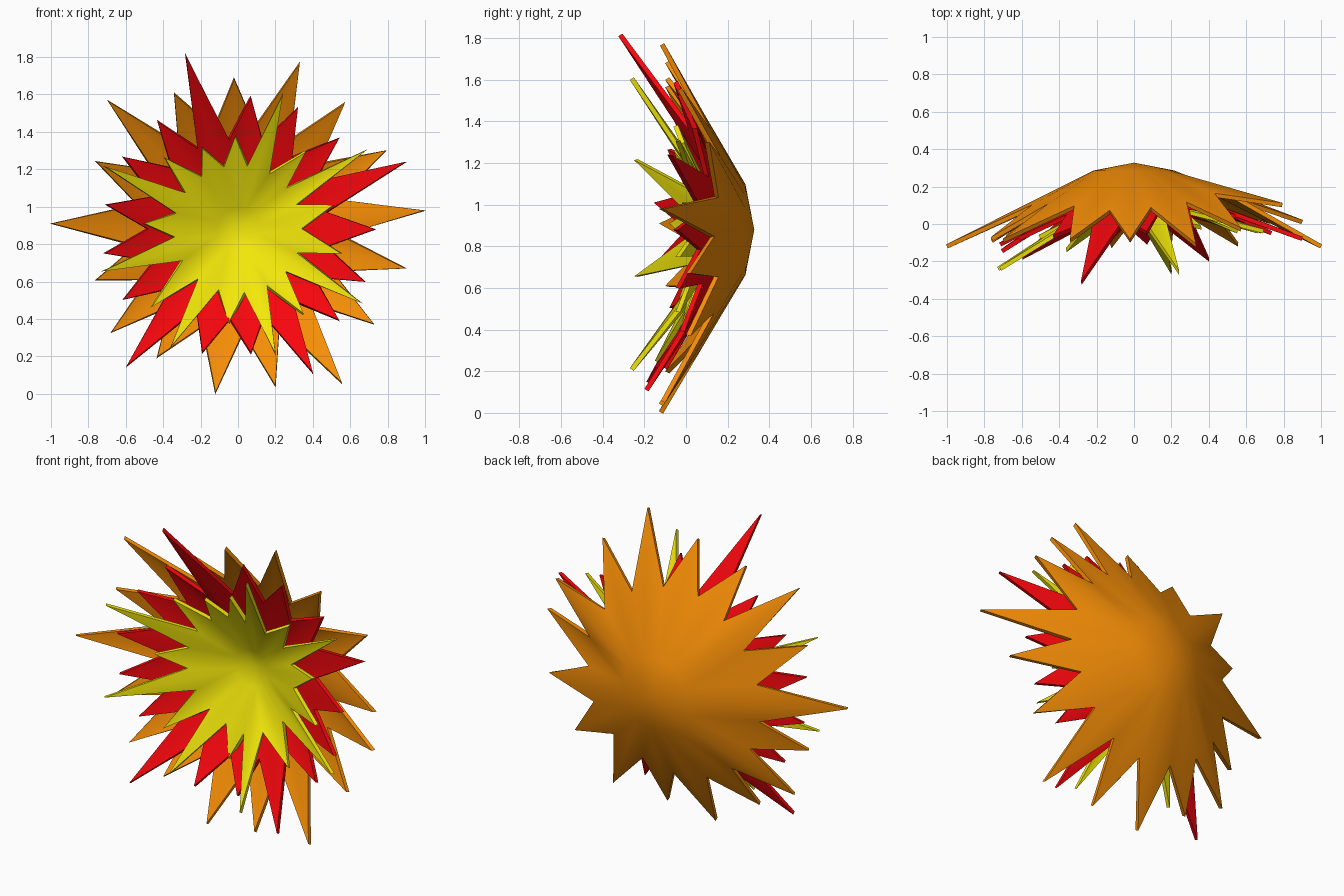
import bpy, bmesh
from math import atan2, cos, sin, hypot, pi

if "Cube" in bpy.data.objects:
    bpy.data.objects.remove(bpy.data.objects["Cube"])

CZ = 0.88  # height of the burst centre


def starburst(name, color, tips, apex_y, ring, valley_r, thick=0.023):
    """Dished star shell. tips = (x, y, z) counter-clockwise; ring = (radius, y)."""
    n = len(tips)
    ang = [atan2(z - CZ, x) for x, y, z in tips]
    slope = [(y - ring[1]) / (hypot(x, z - CZ) - ring[0]) for x, y, z in tips]
    bm = bmesh.new()
    apex = bm.verts.new((0, apex_y, CZ))
    inner, outer = [], []
    for i, (x, y, z) in enumerate(tips):
        j = (i + 1) % n
        mid = ang[i] + ((ang[j] - ang[i]) % (2 * pi)) / 2
        for a in (ang[i], mid):
            inner.append(bm.verts.new((ring[0] * cos(a), ring[1], CZ + ring[0] * sin(a))))
        # the notch between two rays follows their mean slope
        vy = ring[1] + (slope[i] + slope[j]) / 2 * (valley_r - ring[0])
        outer.append(bm.verts.new((x, y, z)))
        outer.append(bm.verts.new((valley_r * cos(mid), vy, CZ + valley_r * sin(mid))))
    for i in range(2 * n):
        j = (i + 1) % (2 * n)
        bm.faces.new((apex, inner[i], inner[j]))
        # split each ray evenly on both sides of its spine
        if i % 2 == 0:
            bm.faces.new((inner[i], outer[i], outer[j]))
            bm.faces.new((inner[i], outer[j], inner[j]))
        else:
            bm.faces.new((inner[i], outer[i], inner[j]))
            bm.faces.new((outer[i], outer[j], inner[j]))
    me = bpy.data.meshes.new(name)
    bm.to_mesh(me)
    bm.free()
    ob = bpy.data.objects.new(name, me)
    bpy.context.collection.objects.link(ob)
    mat = bpy.data.materials.new(name + "_color")
    mat.diffuse_color = (*color, 1)
    mat.use_nodes = True
    mat.node_tree.nodes["Principled BSDF"].inputs["Base Color"].default_value = mat.diffuse_color
    me.materials.append(mat)
    # give the shell thickness towards the back
    mod = ob.modifiers.new("Thickness", 'SOLIDIFY')
    mod.thickness = thick
    mod.offset = -1
    bpy.ops.object.select_all(action='DESELECT')
    bpy.context.view_layer.objects.active = ob
    ob.select_set(True)
    bpy.ops.object.modifier_apply(modifier=mod.name)
    bpy.ops.object.shade_smooth_by_angle(angle=0.95)
    return ob


# back layer
orange = [(0.995, -0.13, 0.98), (0.79, 0.09, 1.30), (0.57, -0.04, 1.55), (0.33, -0.125, 1.765),
          (-0.02, -0.10, 1.68), (-0.34, -0.10, 1.60), (-0.695, -0.10, 1.565), (-0.755, -0.09, 1.24),
          (-0.995, -0.13, 0.91), (-0.755, -0.10, 0.61), (-0.675, -0.08, 0.33), (-0.43, -0.10, 0.20),
          (-0.12, -0.13, 0.008), (0.20, -0.13, 0.045), (0.555, -0.12, 0.06), (0.725, 0.00, 0.375),
          (0.895, 0.00, 0.67)]
starburst("outer_burst", (0.92, 0.27, 0.002), orange, 0.305, (0.21, 0.264), 0.55)

# middle layer
red = [(0.73, -0.06, 0.88), (0.895, -0.09, 1.24), (0.54, 0.03, 1.365), (0.32, -0.04, 1.525),
       (0.07, -0.06, 1.585), (-0.28, -0.325, 1.81), (-0.43, -0.08, 1.455), (-0.61, -0.09, 1.265),
       (-0.70, -0.155, 1.01), (-0.71, -0.12, 0.75), (-0.61, -0.08, 0.505), (-0.595, -0.19, 0.15),
       (-0.19, -0.15, 0.225), (0.07, -0.11, 0.22), (0.40, -0.20, 0.115), (0.54, -0.03, 0.395),
       (0.675, -0.05, 0.60)]
starburst("middle_burst", (0.93, 0.002, 0.004), red, 0.235, (0.15, 0.19), 0.48)

# front layer
yellow = [(0.51, -0.02, 1.01), (0.69, -0.05, 1.305), (0.36, -0.03, 1.29), (0.24, -0.27, 1.60),
          (-0.015, -0.06, 1.375), (-0.19, -0.05, 1.31), (-0.39, -0.06, 1.26), (-0.71, -0.25, 1.215),
          (-0.50, -0.08, 0.91), (-0.72, -0.25, 0.655), (-0.46, -0.06, 0.465), (-0.36, -0.15, 0.25),
          (-0.05, -0.02, 0.38), (0.20, -0.27, 0.215), (0.35, -0.02, 0.43), (0.66, -0.05, 0.485),
          (0.55, -0.05, 0.75)]
starburst("inner_burst", (0.9, 0.81, 0.003), yellow, 0.165, (0.11, 0.13), 0.34)
